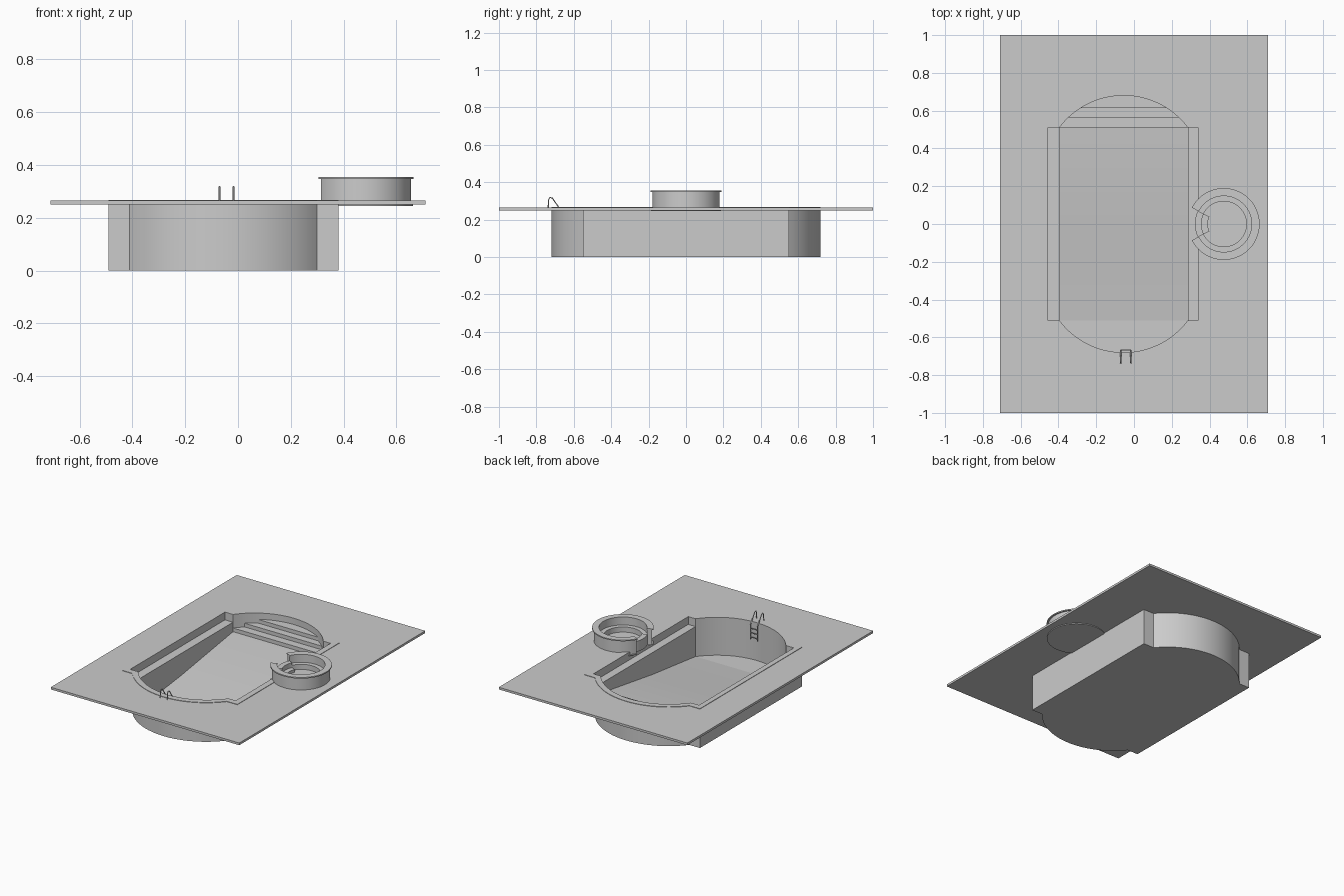
import bpy, bmesh, math

cube = bpy.data.objects.get("Cube")
if cube:
    bpy.data.objects.remove(cube, do_unlink=True)

grey = bpy.data.materials.new("plain grey")
grey.use_nodes = True
COLOUR = (0.6, 0.6, 0.6, 1)
grey.diffuse_color = COLOUR
grey.node_tree.nodes["Principled BSDF"].inputs["Base Color"].default_value = COLOUR

POOL_X = -0.055      # pool centre line
SPA_X = 0.475        # spa centre
DECK_TOP = 0.265
RIM_TOP = 0.268


def finish(name, bm):
    bmesh.ops.recalc_face_normals(bm, faces=bm.faces)
    mesh = bpy.data.meshes.new(name)
    bm.to_mesh(mesh)
    bm.free()
    mesh.materials.append(grey)
    obj = bpy.data.objects.new(name, mesh)
    bpy.context.collection.objects.link(obj)
    return obj


def extrude(name, points, direction):
    """Closed outline of 3D points pushed along a direction."""
    bm = bmesh.new()
    face = bm.faces.new([bm.verts.new(p) for p in points])
    new = bmesh.ops.extrude_face_region(bm, geom=[face], use_keep_orig=True)["geom"]
    bmesh.ops.translate(bm, vec=direction,
                        verts=[v for v in new if isinstance(v, bmesh.types.BMVert)])
    return finish(name, bm)


def prism(name, outline, z0, z1):
    return extrude(name, [(x, y, z0) for x, y in outline], (0, 0, z1 - z0))


def rect(x0, x1, y0, y1):
    return [(x0, y0), (x1, y0), (x1, y1), (x0, y1)]


def arc(radius, centre_y, chord_y, steps=32):
    """Bowed end from +x to -x, ending on the line y = chord_y."""
    half = math.acos((chord_y - centre_y) / radius)
    angles = [half - 2 * half * i / steps for i in range(steps + 1)]
    return [(POOL_X + radius * math.sin(a), centre_y + radius * math.cos(a)) for a in angles]


def both_ends(top):
    return top + [(2 * POOL_X - x, -y) for x, y in top]


def cut(obj, cutter):
    mod = obj.modifiers.new("cut", "BOOLEAN")
    mod.object = cutter
    mod.solver = "EXACT"
    graph = bpy.context.evaluated_depsgraph_get()
    mesh = bpy.data.meshes.new_from_object(obj.evaluated_get(graph))
    obj.modifiers.clear()
    obj.data = mesh
    bpy.data.objects.remove(cutter, do_unlink=True)


def ring(name, r0, r1, z0, z1, start=0, end=360):
    """Rectangular section swept around the spa centre, angles in degrees."""
    bm = bmesh.new()
    full = end - start == 360
    count = max(8, round((end - start) / 5))
    loops = []
    for i in range(count if full else count + 1):
        a = math.radians(start + (end - start) * i / count)
        loops.append([bm.verts.new((SPA_X + r * math.cos(a), r * math.sin(a), z))
                      for r, z in ((r0, z0), (r1, z0), (r1, z1), (r0, z1))])
    pairs = list(zip(loops, loops[1:])) + ([(loops[-1], loops[0])] if full else [])
    for a, b in pairs:
        for k in range(4):
            n = (k + 1) % 4
            bm.faces.new((a[k], a[n], b[n], b[k]))
    if not full:
        bm.faces.new(loops[0])
        bm.faces.new(loops[-1])
    return finish(name, bm)


def tube(name, points, radius):
    curve = bpy.data.curves.new(name, "CURVE")
    curve.dimensions = "3D"
    curve.bevel_depth = radius
    curve.bevel_resolution = 2
    curve.use_fill_caps = True
    spline = curve.splines.new("POLY")
    spline.points.add(len(points) - 1)
    for p, co in zip(spline.points, points):
        p.co = (*co, 1)
    curve.materials.append(grey)
    bpy.context.collection.objects.link(bpy.data.objects.new(name, curve))


# Outlines of the pool shell and its basin
outer_end = arc(0.456, 0.264, 0.55)
outer = both_ends([(0.38, 0.55)] + outer_end + [(-0.49, 0.55)])
inner = both_ends(arc(0.425, 0.255, 0.51))

# Deck with an opening for the pool
deck = prism("deck", rect(-0.71, 0.71, -1, 1), 0.25, DECK_TOP)
cut(deck, prism("deck_cutter", outer, 0.2, 0.3))

# Pool shell, hollowed with side benches
shell = prism("pool_shell", outer, 0, RIM_TOP)
cut(shell, prism("basin_cutter", inner, 0.01, 0.4))
cut(shell, prism("bench_cutter", rect(-0.455, 0.34, -0.51, 0.51), 0.215, 0.4))

# Floor rising towards the shallow end
floor = [(-0.51, 0.005), (0.53, 0.005), (0.53, 0.15), (0.51, 0.15), (-0.05, 0.065), (-0.51, 0.011)]
extrude("sloping_floor", [(-0.4, y, z) for y, z in floor], (0.69, 0, 0))

# Entry steps in the shallow bowed end
for i, (y, z) in enumerate(((0.511, 0.175), (0.565, 0.2), (0.615, 0.225))):
    prism(f"entry_step_{i + 1}", arc(0.432, 0.255, y), 0.005, z)

# Raised spa with an overflow gap facing the pool
GAP = 27
ring("spa_wall", 0.15, 0.18, 0.245, 0.347, GAP - 180, 180 - GAP)
ring("spa_rim", 0.148, 0.19, 0.347, 0.355, GAP - 180, 180 - GAP)
ring("spa_foot", 0.15, 0.188, 0.245, 0.25, GAP - 180, 180 - GAP)
ring("spa_bench", 0.12, 0.151, 0.245, 0.3)
ring("spa_spillway", 0.118, 0.153, 0.246, 0.318, 180 - GAP, 180 + GAP)
ring("spa_step", 0.085, 0.121, 0.246, 0.285, 180 - GAP, 180 + GAP)
disc = [(SPA_X + 0.122 * math.cos(a), 0.122 * math.sin(a))
        for a in (math.tau * i / 72 for i in range(72))]
prism("spa_floor", disc, 0.245, 0.262)

# Ladder at the deep end
LEFT, RIGHT = -0.017, -0.07
rail = [(-0.737, 0.26), (-0.735, 0.305), (-0.728, 0.318), (-0.715, 0.316),
        (-0.685, 0.272), (-0.668, 0.245), (-0.668, 0.15)]
for name, x in (("left", LEFT), ("right", RIGHT)):
    tube(f"ladder_{name}_rail", [(x, y, z) for y, z in rail], 0.003)
for i in range(3):
    z = 0.165 + 0.03 * i
    tube(f"ladder_rung_{i + 1}", [(LEFT, -0.668, z), (RIGHT, -0.668, z)], 0.003)

# Smooth the curved walls, keep edges sharp
bpy.ops.object.select_all(action="DESELECT")
for obj in bpy.context.collection.objects:
    if obj.type == "MESH":
        obj.select_set(True)
        bpy.context.view_layer.objects.active = obj
bpy.ops.object.shade_smooth_by_angle(angle=math.radians(30))
